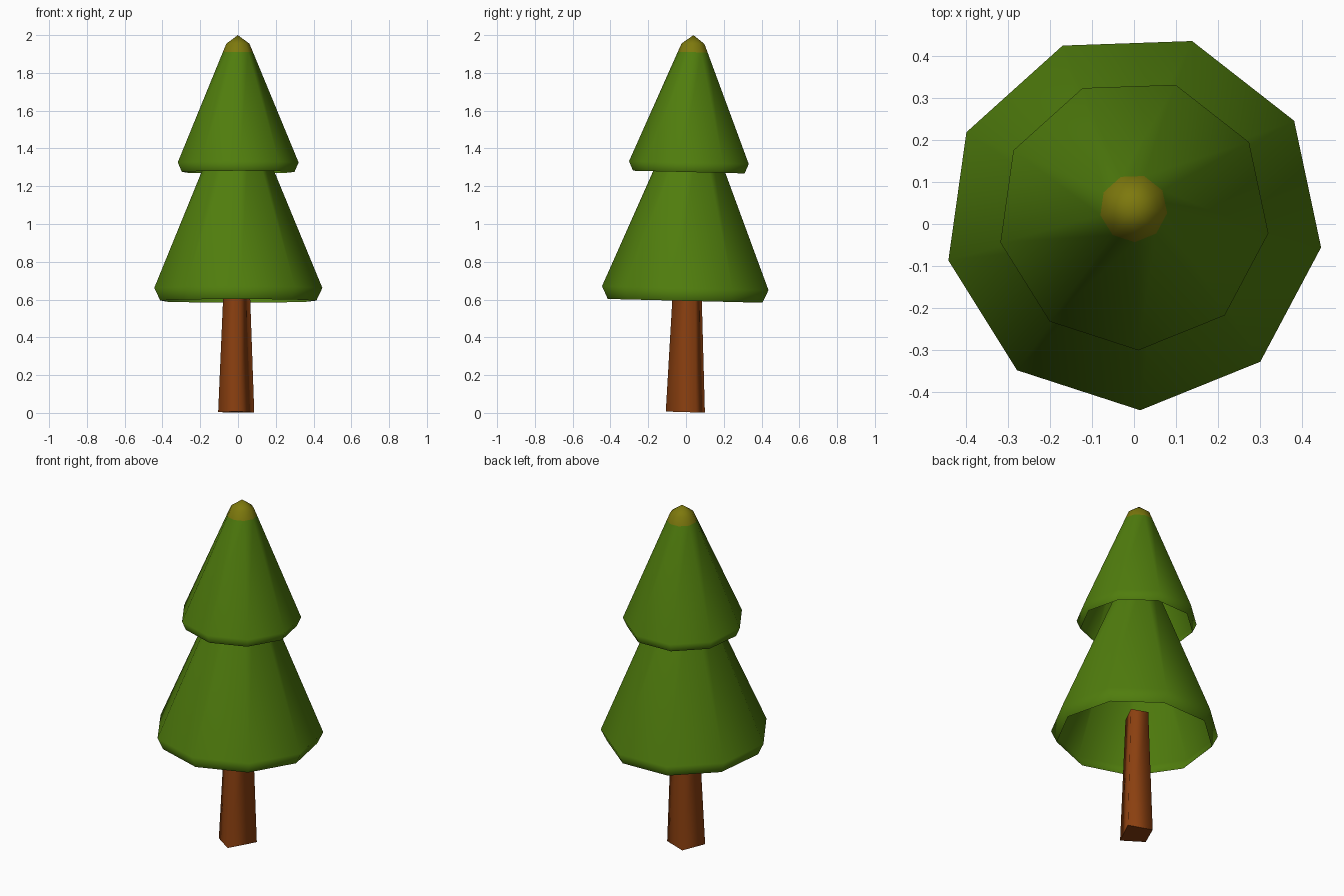
import bpy, bmesh, math
from mathutils import Matrix, Vector

if "Cube" in bpy.data.objects:
    bpy.data.objects.remove(bpy.data.objects["Cube"])


def material(name, rgb):
    m = bpy.data.materials.new(name)
    m.diffuse_color = (*rgb, 1)
    m.use_nodes = True
    m.node_tree.nodes["Principled BSDF"].inputs["Base Color"].default_value = m.diffuse_color
    return m


GREEN = material("leaf green", (0.080, 0.205, 0.004))
OLIVE = material("olive tip", (0.205, 0.190, 0.004))
BROWN = material("bark brown", (0.255, 0.050, 0.005))


def finish(name, bm, mats):
    mesh = bpy.data.meshes.new(name)
    bm.to_mesh(mesh)
    bm.free()
    for m in mats:
        mesh.materials.append(m)
    obj = bpy.data.objects.new(name, mesh)
    bpy.context.collection.objects.link(obj)
    return obj


def lathe(name, profile, sides, start, mats):
    """Turn an (r, z) profile into a low-poly open shell; r = 0 closes to a point."""
    bm = bmesh.new()
    rings = []
    for r, z in profile:
        if r == 0:
            rings.append([bm.verts.new((0, 0, z))] * sides)
        else:
            rings.append([bm.verts.new((r * math.cos(a), r * math.sin(a), z))
                          for a in (math.radians(start + 360 * i / sides) for i in range(sides))])
    for lo, hi in zip(rings, rings[1:]):
        for i in range(sides):
            j = (i + 1) % sides
            bm.faces.new(list(dict.fromkeys((lo[i], lo[j], hi[j], hi[i]))))
    return finish(name, bm, mats)


def smooth(obj, degrees):
    bpy.ops.object.select_all(action='DESELECT')
    obj.select_set(True)
    bpy.context.view_layer.objects.active = obj
    bpy.ops.object.shade_smooth_by_angle(angle=math.radians(degrees))


# Foliage leans very slightly backwards
pivot = Vector((0, 0, 0.62))
lean = (Matrix.Translation((-0.001, 0.006, 0)) @ Matrix.Translation(pivot)
        @ Matrix.Rotation(math.radians(-1.4), 4, 'X') @ Matrix.Translation(-pivot))

# Lower tier: hollow skirt with a turned-under rim
lower = lathe("lower_foliage", [(0.42, 0.593), (0.452, 0.66), (0.09, 1.53), (0, 1.60)],
              9, -88, [GREEN])

# Upper tier: same form, with a coloured tip
upper = lathe("upper_foliage",
              [(0.303, 1.275), (0.325, 1.325), (0.081, 1.91), (0.062, 1.955), (0, 2.0)],
              9, -88, [GREEN, OLIVE])
for p in upper.data.polygons:
    if p.center.z > 1.92:
        p.material_index = 1

for tier in (lower, upper):
    tier.data.transform(lean)
    smooth(tier, 60)
    tier.modifiers.new("soft_normals", 'WEIGHTED_NORMAL').keep_sharp = True

# Trunk: tapered post on an uneven four-sided base
base = [(0.086, 0.052), (-0.046, 0.10), (-0.105, -0.028), (0.007, -0.107)]
bm = bmesh.new()
foot = [bm.verts.new((x, y, 0.004 - 0.03 * y)) for x, y in base]
head = [bm.verts.new((x * 0.70, y * 0.70 + 0.01, 0.73)) for x, y in base]
bm.faces.new(foot[::-1])
bm.faces.new(head)
for i in range(4):
    j = (i + 1) % 4
    bm.faces.new((foot[i], foot[j], head[j], head[i]))
trunk = finish("trunk", bm, [BROWN])
for p in trunk.data.polygons:
    p.use_smooth = abs(p.normal.z) < 0.5
for e in trunk.data.edges:
    # bottom and top outlines stay crisp, the sides blend
    za, zb = (trunk.data.vertices[v].co.z for v in e.vertices)
    e.use_edge_sharp = abs(za - zb) < 0.1
